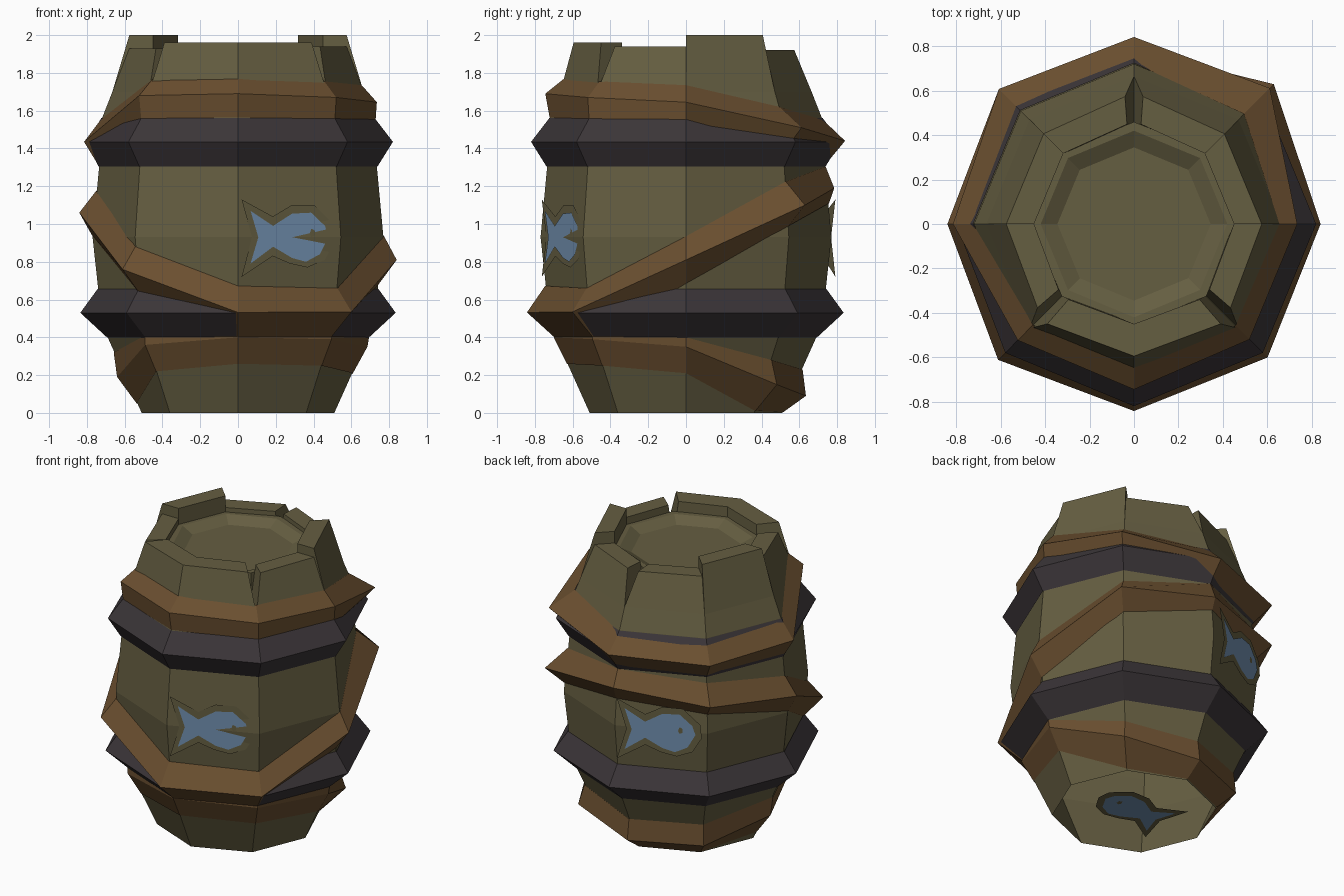
import bpy, bmesh, math
from mathutils import Vector

if "Cube" in bpy.data.objects:
    bpy.data.objects.remove(bpy.data.objects["Cube"])


def material(name, rgb):
    m = bpy.data.materials.new(name)
    m.diffuse_color = (*rgb, 1)
    m.use_nodes = True
    m.node_tree.nodes["Principled BSDF"].inputs["Base Color"].default_value = m.diffuse_color
    return m


OLIVE = material("olive wood", (0.13, 0.112, 0.053))
BROWN = material("brown strap", (0.145, 0.078, 0.029))
DARK = material("dark iron", (0.044, 0.036, 0.04))
BLUE = material("blue paint", (0.165, 0.275, 0.43))

# Barrel silhouette: (height, corner radius)
PROFILE = [(0, 0.51), (0.4, 0.69), (0.655, 0.74), (0.93, 0.77),
           (1.305, 0.735), (1.56, 0.72), (1.7, 0.665), (1.92, 0.575), (2.0, 0.575)]


def radius(z):
    z = max(z, 0)
    for (z0, r0), (z1, r1) in zip(PROFILE, PROFILE[1:]):
        if z <= z1:
            return r0 + (r1 - r0) * (z - z0) / (z1 - z0)
    return PROFILE[-1][1]


def polar(i, r, z):
    """Corner i of the octagon, counted from the front (-y)."""
    a = math.radians(-90 + 45 * i)
    return Vector((r * math.cos(a), r * math.sin(a), z))


def finish(name, bm, mat, recalc=True):
    if recalc:
        bmesh.ops.recalc_face_normals(bm, faces=bm.faces[:])
    me = bpy.data.meshes.new(name)
    bm.to_mesh(me)
    bm.free()
    me.materials.append(mat)
    ob = bpy.data.objects.new(name, me)
    bpy.context.collection.objects.link(ob)
    return ob


def lathe(sections):
    """sections[i] = list of (r, z) at octagon corner i."""
    bm = bmesh.new()
    rows = [[bm.verts.new(polar(i, r, z)) for r, z in s] for i, s in enumerate(sections)]
    for i in range(8):
        a, b = rows[i], rows[(i + 1) % 8]
        for j in range(len(a) - 1):
            bm.faces.new((a[j], b[j], b[j + 1], a[j + 1]))
    return bm


def band(name, mat, edge_z, edge_r, up, down):
    """Strap with a ridged outer edge following the barrel (back side left open)."""
    sections = []
    for z, r, u, d in zip(edge_z, edge_r, up, down):
        t, b = z + u, max(z - d, 0.005)
        sections.append([(radius(b) + 0.004, b), (r, z), (radius(t) + 0.004, t)])
    finish(name, lathe(sections), mat)


# Barrel wall, open at the bottom
wall = [(r, z) for z, r in PROFILE if z <= 1.7]
finish("barrel_wall", lathe([wall] * 8), OLIVE)

# Recessed lid with a stepped ledge
bm = lathe([[(0.66, 1.70), (0.46, 1.70), (0.46, 1.89), (0.42, 1.89), (0.345, 1.85)]] * 8)
bm.verts.ensure_lookup_table()
bm.faces.new([bm.verts[5 * i + 4] for i in range(8)])
finish("lid", bm, OLIVE)

# Broken rim: one block per side, uneven tops, V cracks at some corners
TOPS = [1.96, 1.94, 2.0, 1.92, 1.92, 2.0, 1.93, 1.96]
CRACKS = {1, 4, 7}
bm = bmesh.new()
for i, top in enumerate(TOPS):
    lo, hi = [], []
    for k in (i, i + 1):
        gap = 0.09 if k % 8 in CRACKS else 0.0
        at = k + gap if k == i else k - gap
        lo += [polar(k, 0.665, 1.7), polar(k, 0.45, 1.7)]
        hi += [polar(at, radius(top) + (0.02 if i in (0, 7) else 0), top), polar(at, 0.45, top)]
    v = [bm.verts.new(p) for p in lo + hi]
    for f in ((0, 2, 6, 4), (1, 5, 7, 3), (4, 6, 7, 5), (0, 4, 5, 1), (2, 3, 7, 6)):
        bm.faces.new([v[j] for j in f])
finish("broken_rim", bm, OLIVE)

# Level iron hoops
band("lower_hoop", DARK, [0.53] * 8, [0.835] * 8, [0.125] * 8, [0.13] * 8)
band("upper_hoop", DARK, [1.435] * 8, [0.82] * 6 + [0.8, 0.82], [0.125] * 8, [0.13] * 8)

# Tilted brown straps (edge height and radius at each corner from the front)
band("top_strap", BROWN,
     [1.69, 1.67, 1.645, 1.51, 1.44, 1.435, 1.435, 1.68],
     [0.745, 0.735, 0.735, 0.865, 0.842, 0.86, 0.815, 0.74],
     [0.085, 0.085, 0.09, 0.11, 0.112, 0.112, 0.12, 0.085], [0.125] * 8)
band("middle_strap", BROWN,
     [0.532, 0.535, 0.81, 1.10, 1.19, 1.15, 1.06, 0.76],
     [0.842, 0.85, 0.84, 0.89, 0.785, 0.86, 0.84, 0.865],
     [0.14, 0.125, 0.125, 0.125, 0.115, 0.115, 0.115, 0.12],
     [0.136, 0.139, 0.125, 0.11, 0.08, 0.09, 0.12, 0.125])
band("bottom_strap", BROWN,
     [0.40, 0.39, 0.35, 0.15, 0.09, 0.10, 0.19, 0.36],
     [0.70, 0.70, 0.685, 0.68, 0.635, 0.635, 0.64, 0.695],
     [0.02, 0.03, 0.05, 0.13, 0.14, 0.14, 0.13, 0.05], [0.14] * 8)

# Painted fish plates: (distance along the fish, height)
BORDER = [(0.02, 1.13), (0.20, 1.04), (0.31, 1.10), (0.44, 1.10), (0.55, 1.0), (0.56, 0.91),
          (0.50, 0.81), (0.40, 0.77), (0.30, 0.79), (0.20, 0.83), (0.02, 0.72), (0.08, 0.93)]
FISH = [(0.07, 1.07), (0.20, 0.99), (0.31, 1.055), (0.42, 1.06), (0.50, 0.99), (0.52, 0.93),
        (0.47, 0.84), (0.39, 0.80), (0.31, 0.82), (0.20, 0.88), (0.07, 0.79), (0.115, 0.93)]
EYE = [(0.42, 0.975), (0.44, 0.965), (0.44, 0.94), (0.42, 0.93), (0.41, 0.95)]


def plate(name, points, place, out, mat):
    bm = bmesh.new()
    face = bm.faces.new([bm.verts.new(place(u, z)) for u, z in points])
    face.normal_update()
    if face.normal.dot(out) < 0:
        face.normal_flip()
    bmesh.ops.triangulate(bm, faces=[face])
    finish(name, bm, mat, False)


def fish(name, place, out):
    for part, pts, lift, mat in (("_border", BORDER, -0.004, OLIVE), ("_body", FISH, 0, BLUE),
                                 ("_eye", EYE, 0.003, OLIVE)):
        plate(name + part, pts, lambda u, z: place(u, z) + out * lift, out, mat)


def on_side(corner, offset, tilt):
    """Placement on one flat side of the barrel."""
    a, b = polar(corner, 0.77, 0), polar(corner + 1, 0.77, 0)
    along, out = (b - a).normalized(), polar(corner + 0.5, 1, 0)
    return lambda u, z: a + along * u + out * (offset - tilt * (u - 0.2)) + Vector((0, 0, z)), out


fish("front_fish", *on_side(0, 0.002, 0.018))
fish("back_fish", *on_side(4, 0.035, 0.0))
# Fish lying flat in the bottom opening, facing down
fish("bottom_fish", lambda u, z: Vector((u - 0.29, z - 0.93, 0.006)), Vector((0, 0, -1)))
